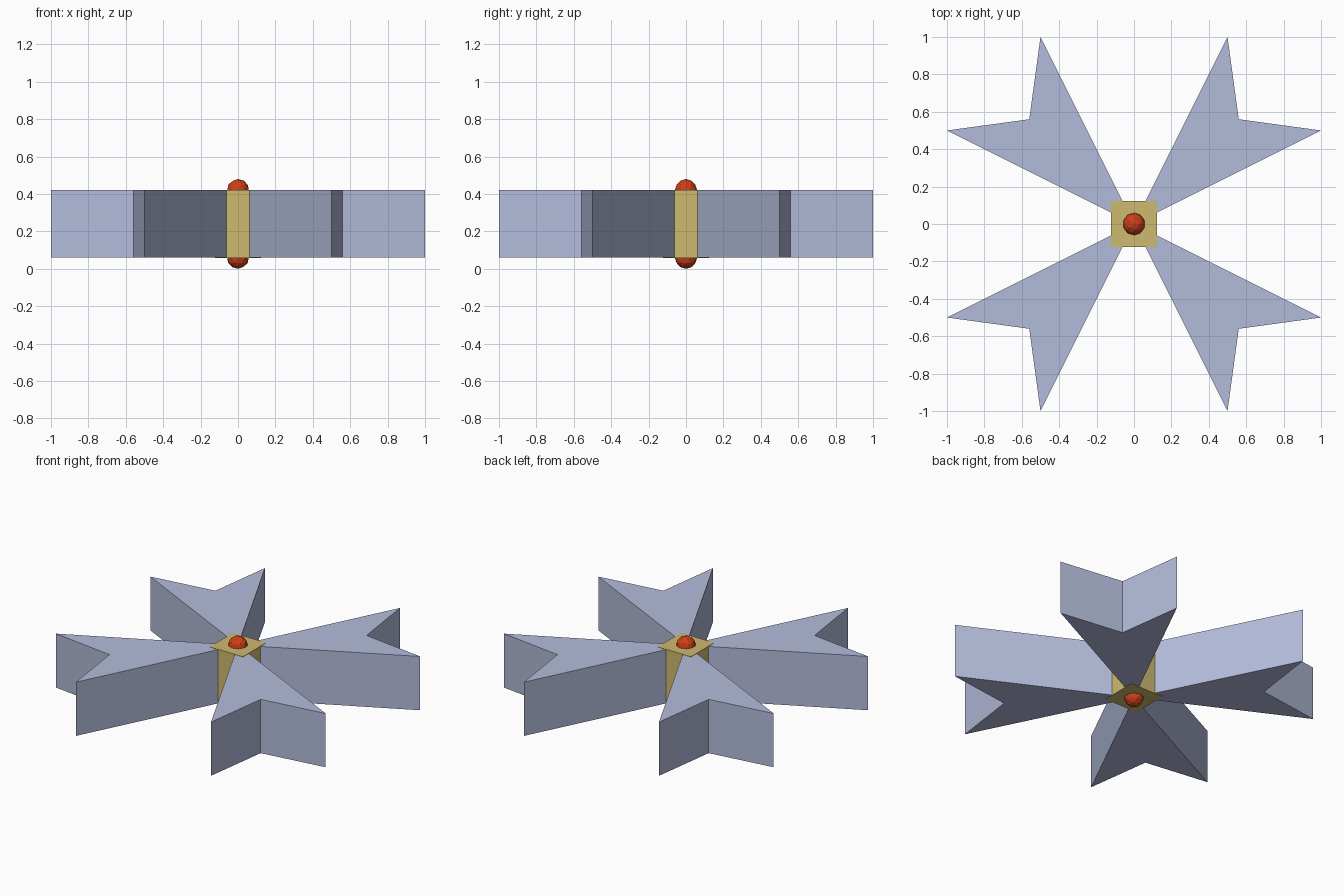
import bpy
import bmesh
from math import radians
from mathutils import Matrix

default = bpy.data.objects.get("Cube")
if default:
    bpy.data.objects.remove(default, do_unlink=True)

LOW, HIGH = 0.06, 0.42


def make_material(name, color):
    mat = bpy.data.materials.new(name)
    mat.use_nodes = True
    mat.diffuse_color = color
    mat.node_tree.nodes["Principled BSDF"].inputs["Base Color"].default_value = color
    return mat


def finish(name, bm, mat):
    bmesh.ops.recalc_face_normals(bm, faces=bm.faces)
    mesh = bpy.data.meshes.new(name)
    bm.to_mesh(mesh)
    bm.free()
    mesh.materials.append(mat)
    obj = bpy.data.objects.new(name, mesh)
    bpy.context.collection.objects.link(obj)
    return obj


def prism(name, outline, low, high, mat, turn=0):
    bm = bmesh.new()
    base = bm.faces.new([bm.verts.new((x, y, low)) for x, y in outline])
    top = bmesh.ops.extrude_face_region(bm, geom=[base])["geom"]
    verts = [v for v in top if isinstance(v, bmesh.types.BMVert)]
    bmesh.ops.translate(bm, verts=verts, vec=(0, 0, high - low))
    bmesh.ops.rotate(bm, verts=bm.verts, matrix=Matrix.Rotation(radians(turn), 3, "Z"))
    return finish(name, bm, mat)


steel = make_material("pale_blue_steel", (0.45, 0.50, 0.70, 1))
gold = make_material("gold", (0.62, 0.49, 0.16, 1))
red = make_material("gem_red", (0.62, 0.05, 0.01, 1))

# Four notched arms that narrow to the centre
arm = [(0, 0), (1, 0.5), (0.56, 0.56), (0.5, 1)]
for i, place in enumerate(("back_left", "back_right", "front_right", "front_left")):
    prism("arm_" + place, arm, LOW, HIGH, steel, 90 * i)

# Square hub, a hair proud of the arms
h = 0.123
prism("hub", [(-h, -h), (h, -h), (h, h), (-h, h)], LOW - 0.002, HIGH + 0.002, gold)

# Round gems on the top and bottom of the hub
for name, z in (("top_gem", HIGH), ("bottom_gem", LOW)):
    bm = bmesh.new()
    bmesh.ops.create_icosphere(bm, subdivisions=2, radius=0.06,
                               matrix=Matrix.Translation((0, 0, z)))
    finish(name, bm, red)
